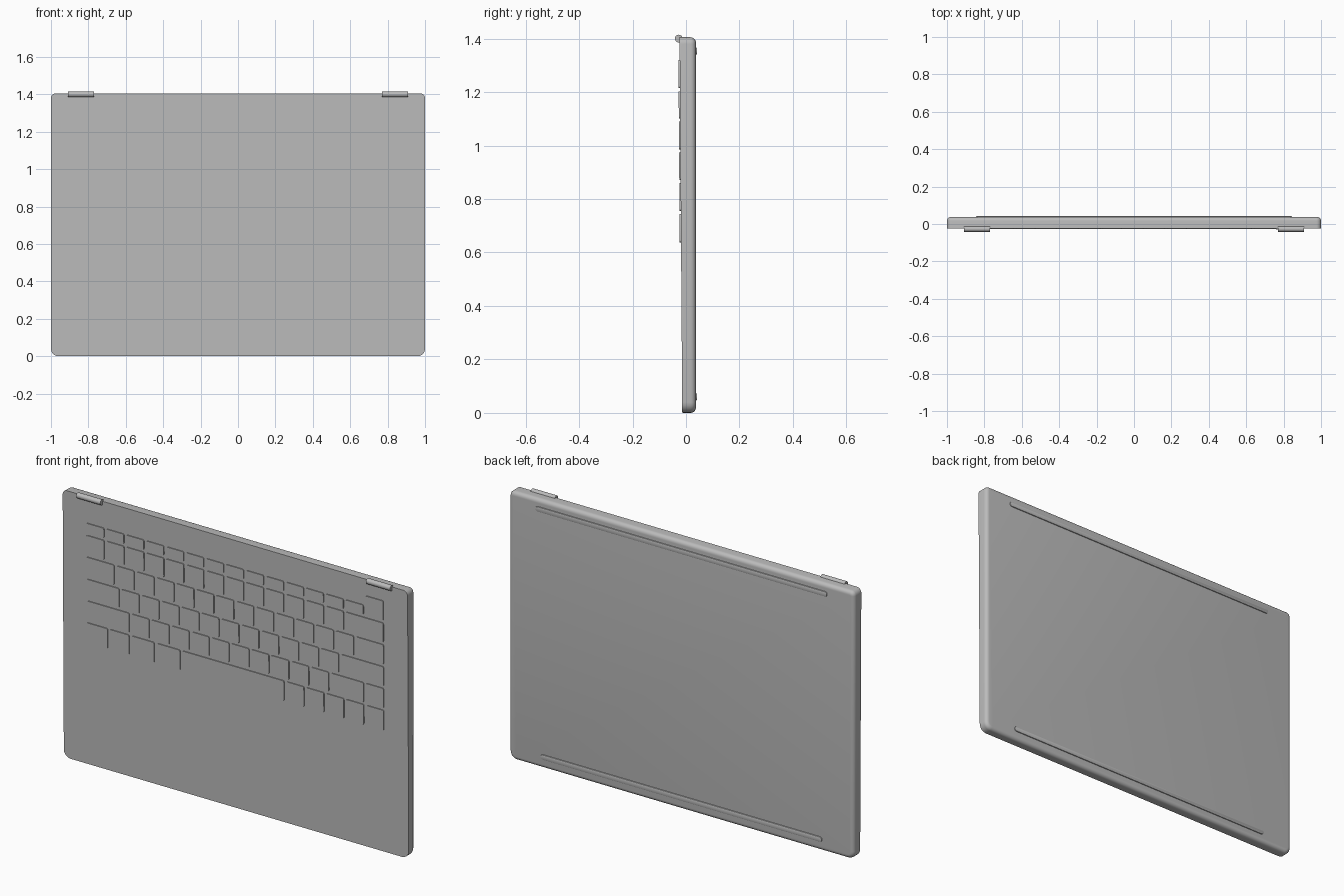
import bpy, bmesh
from math import radians, pi
from mathutils import Matrix, Vector

cube = bpy.data.objects.get("Cube")
if cube:
    bpy.data.objects.remove(cube, do_unlink=True)

grey = bpy.data.materials.new("satin grey")
grey.use_nodes = True
grey.diffuse_color = (0.5, 0.5, 0.5, 1)
grey.node_tree.nodes["Principled BSDF"].inputs["Base Color"].default_value = (0.5, 0.5, 0.5, 1)

HEIGHT, BACK = 1.405, 0.037


def deck_y(z):
    """Depth of the gently tapered keyboard deck at height z."""
    return -0.014 - 0.010 * z / HEIGHT


def add_slab(bm, x0, x1, z0, z1, front, back, r_low, r_high):
    """Upright slab with rounded corners; front and back are depth functions of z."""
    part = bmesh.new()
    bmesh.ops.create_cube(part, size=1)
    for v in part.verts:
        z = z0 if v.co.z < 0 else z1
        v.co = Vector((x0 if v.co.x < 0 else x1,
                       front(z) if v.co.y < 0 else back(z), z))
    middle = (z0 + z1) / 2
    for low, radius in ((True, r_low), (False, r_high)):
        edges = [e for e in part.edges
                 if abs(e.verts[0].co.x - e.verts[1].co.x) < 1e-6
                 and abs(e.verts[0].co.z - e.verts[1].co.z) < 1e-6
                 and (e.verts[0].co.z < middle) == low
                 and min(abs(e.verts[0].co.x - x) for x in (x0, x1)) < 1e-6
                 and min(abs(e.verts[0].co.z - z) for z in (z0, z1)) < 1e-6]
        bmesh.ops.bevel(part, geom=edges, offset=radius, segments=5,
                        profile=0.5, affect='EDGES')
    mesh = bpy.data.meshes.new("slab")
    part.to_mesh(mesh)
    part.free()
    bm.from_mesh(mesh)
    bpy.data.meshes.remove(mesh)


def round_rim(bm, direction, offset, segments):
    """Round the rim of each flat face that looks along direction."""
    edges = {e for f in bm.faces if f.normal.dot(direction) > 0.95 for e in f.edges}
    bmesh.ops.bevel(bm, geom=list(edges), offset=offset, segments=segments,
                    profile=0.5, affect='EDGES')


def finish(bm, name):
    bmesh.ops.recalc_face_normals(bm, faces=bm.faces[:])
    mesh = bpy.data.meshes.new(name)
    bm.to_mesh(mesh)
    bm.free()
    mesh.materials.append(grey)
    obj = bpy.data.objects.new(name, mesh)
    bpy.context.collection.objects.link(obj)
    bpy.ops.object.select_all(action='DESELECT')
    obj.select_set(True)
    bpy.context.view_layer.objects.active = obj
    bpy.ops.object.shade_smooth_by_angle(angle=radians(35))


# Body shell: crisp deck, rounded underside rim
bm = bmesh.new()
add_slab(bm, -1, 1, 0, HEIGHT, deck_y, lambda z: BACK, 0.04, 0.025)
bm.normal_update()
round_rim(bm, Vector((0, 1, 0)), 0.02, 5)
finish(bm, "base_shell")

# Keyboard: bottom and top of each row, then key widths in key units
LEFT, UNIT, GAP = -0.868, 0.1157, 0.013
rows = [
    ("function", 1.212, 1.270, [1] * 14),
    ("number", 1.098, 1.206, [1] * 13 + [2]),
    ("upper_letter", 0.982, 1.092, [1.5] + [1] * 12 + [1.5]),
    ("home_letter", 0.868, 0.976, [1.75] + [1] * 11 + [2.25]),
    ("lower_letter", 0.753, 0.862, [2.25] + [1] * 10 + [1.75, 1]),
    ("space", 0.635, 0.747, [1.16, 1.07, 1.26, 1.3, 5.21] + [1] * 5),
]


def add_key(bm, x, width, z0, z1):
    add_slab(bm, x + GAP / 2, x + width * UNIT - GAP / 2, z0 + 0.003, z1 - 0.003,
             lambda z: deck_y(z) - 0.005, lambda z: deck_y(z) + 0.004, 0.008, 0.008)


for label, z0, z1, widths in rows:
    bm = bmesh.new()
    x = LEFT
    for width in widths:
        add_key(bm, x, width, z0, z1)
        x += width * UNIT
    finish(bm, label + "_key_row")

# Taller power key at the end of the function row
bm = bmesh.new()
add_key(bm, LEFT + 14 * UNIT, 1, 1.212, 1.322)
finish(bm, "power_key")

# Hinge barrels along the top edge
for side, name in ((-1, "right_hinge"), (1, "left_hinge")):
    bm = bmesh.new()
    bmesh.ops.create_cone(bm, cap_ends=True, segments=32, radius1=0.0145,
                          radius2=0.0145, depth=0.14,
                          matrix=Matrix.Translation((side * 0.84, -0.027, 1.4))
                          @ Matrix.Rotation(pi / 2, 4, 'Y'))
    finish(bm, name)

# Long rubber feet on the underside
for name, half, z in (("upper_foot", 0.845, 1.353), ("lower_foot", 0.815, 0.06)):
    bm = bmesh.new()
    add_slab(bm, -half, half, z - 0.013, z + 0.013,
             lambda z: BACK - 0.004, lambda z: BACK + 0.005, 0.012, 0.012)
    bm.normal_update()
    round_rim(bm, Vector((0, 1, 0)), 0.003, 2)
    finish(bm, name)
